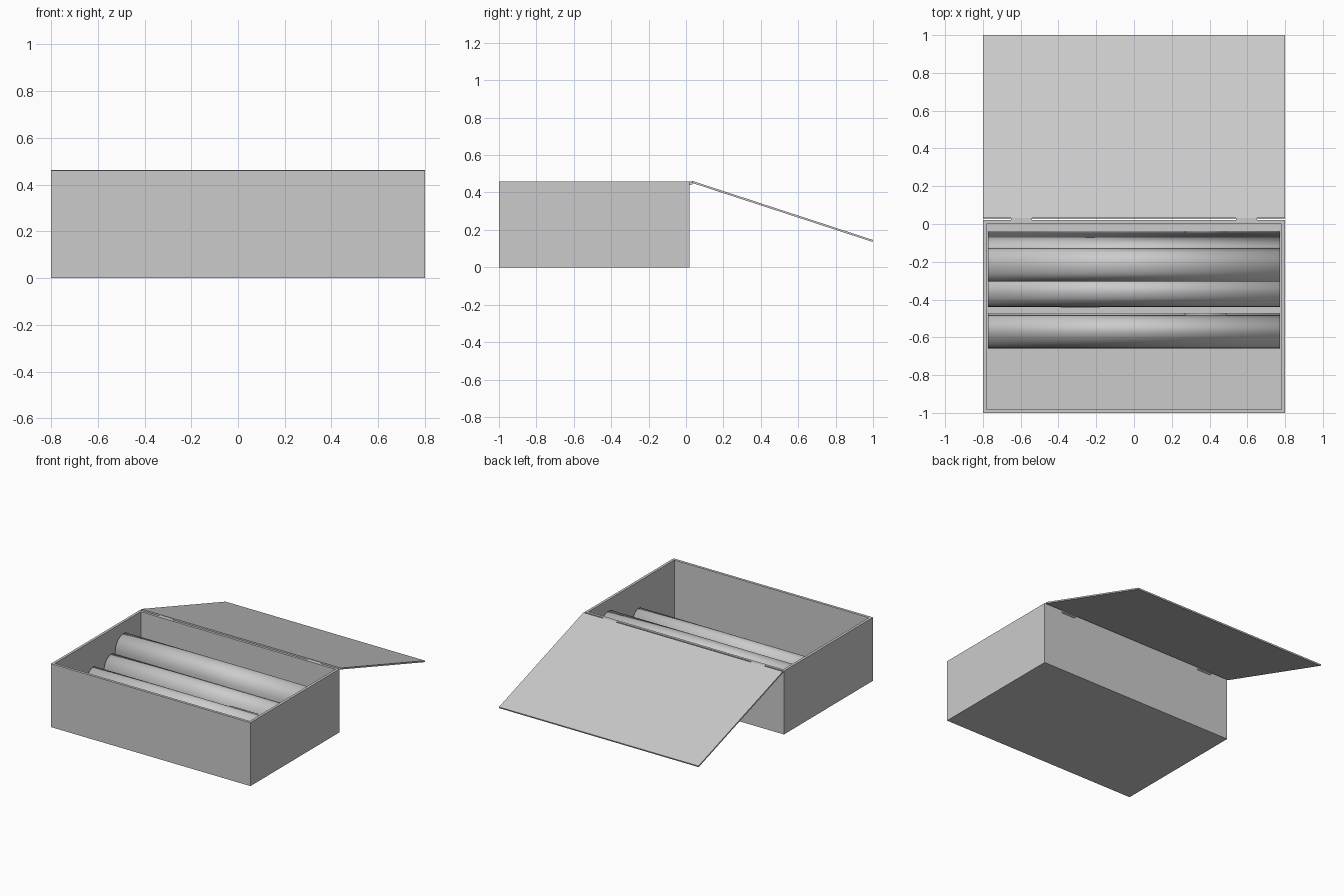
import bpy, bmesh
from mathutils import Vector

if "Cube" in bpy.data.objects:
    bpy.data.objects.remove(bpy.data.objects["Cube"])


def finish(name, bm):
    bmesh.ops.recalc_face_normals(bm, faces=bm.faces)
    mesh = bpy.data.meshes.new(name)
    bm.to_mesh(mesh)
    bm.free()
    ob = bpy.data.objects.new(name, mesh)
    bpy.context.collection.objects.link(ob)
    return ob


def prism(name, outline, x0, x1):
    """Extrude a closed (y, z) outline along x."""
    bm = bmesh.new()
    face = bm.faces.new([bm.verts.new((x0, y, z)) for y, z in outline])
    ext = bmesh.ops.extrude_face_region(bm, geom=[face])
    bmesh.ops.translate(bm, vec=(x1 - x0, 0, 0),
                        verts=[v for v in ext["geom"] if isinstance(v, bmesh.types.BMVert)])
    return finish(name, bm)


def smooth_path(pts, steps=5):
    """Catmull-Rom curve through (y, z) points."""
    p = [Vector(q) for q in [pts[0], *pts, pts[-1]]]
    out = []
    for a, b, c, d in zip(p, p[1:], p[2:], p[3:]):
        for i in range(steps):
            t = i / steps
            out.append(0.5 * (2 * b + (c - a) * t + (2 * a - 5 * b + 4 * c - d) * t ** 2
                              + (3 * b - a - 3 * c + d) * t ** 3))
    return out + [p[-1]]


def sheet(name, path, x0, x1, thick=0.012):
    """Thin sheet following a (y, z) path, spanning x0..x1."""
    bm = bmesh.new()
    rows = [[bm.verts.new((x, q[0], q[1])) for x in (x0, x1)] for q in path]
    for a, b in zip(rows, rows[1:]):
        bm.faces.new((a[0], a[1], b[1], b[0]))
    ob = finish(name, bm)
    mod = ob.modifiers.new("thickness", "SOLIDIFY")
    mod.thickness = thick
    mod.offset = 0
    bpy.context.view_layer.objects.active = ob
    ob.select_set(True)
    bpy.ops.object.shade_smooth_by_angle(angle=0.6)
    ob.select_set(False)


def leaf(name, pts, tab=None, curved=True):
    path = smooth_path(pts) if curved else [Vector(q) for q in pts]
    sheet(name, path, -0.772, 0.772)
    if tab:
        end = path[-1]
        way = (end - path[-2]).normalized()
        sheet(name + "_tab", [end, end + way * 0.025], *tab)


# Open-topped box: a block whose top face is inset and pushed down
bm = bmesh.new()
bmesh.ops.create_cube(bm, size=1)
for v in bm.verts:
    v.co = Vector((v.co.x * 1.6, v.co.y * 1.02 - 0.49, v.co.z * 0.46 + 0.23))
top = max(bm.faces, key=lambda f: f.calc_center_median().z)
bmesh.ops.inset_region(bm, faces=[top], thickness=0.027)
ext = bmesh.ops.extrude_face_region(bm, geom=[top])
bmesh.ops.delete(bm, geom=[top], context="FACES_ONLY")
bmesh.ops.translate(bm, vec=(0, 0, -0.43),
                    verts=[v for v in ext["geom"] if isinstance(v, bmesh.types.BMVert)])
finish("box", bm)

# Lid swung open behind the box
prism("lid", [(0.03, 0.452), (0.033, 0.462), (1.0, 0.146), (0.997, 0.136)], -0.8, 0.8)

# Hinges
for side, c in (("left", -0.595), ("right", 0.595)):
    prism("hinge_" + side, [(0.018, 0.44), (0.018, 0.46), (0.036, 0.46), (0.036, 0.445), (0.024, 0.44)],
          c - 0.055, c + 0.055)

# Rear folder: upright back leaf, leaning leaf and drooping front leaf
leaf("rear_back_leaf", [(-0.042, 0.03), (-0.042, 0.25)], (0.27, 0.49), False)
leaf("rear_leaning_leaf", [(-0.05, 0.03), (-0.128, 0.31)], None, False)
leaf("rear_front_leaf", [(-0.10, 0.03), (-0.12, 0.2), (-0.14, 0.325), (-0.165, 0.363), (-0.20, 0.378),
                         (-0.24, 0.373), (-0.275, 0.352), (-0.296, 0.31), (-0.300, 0.25)], (-0.44, -0.22))

# Middle folder drooping forward
leaf("middle_leaf", [(-0.24, 0.03), (-0.27, 0.17), (-0.305, 0.255), (-0.335, 0.28), (-0.37, 0.28),
                     (-0.405, 0.258), (-0.428, 0.21), (-0.434, 0.13)], (-0.39, -0.18))

# Front folder: upright back leaf and drooping front leaf
leaf("front_back_leaf", [(-0.478, 0.03), (-0.478, 0.215)], (0.27, 0.49), False)
leaf("front_leaf", [(-0.485, 0.03), (-0.487, 0.14), (-0.497, 0.215), (-0.525, 0.255), (-0.56, 0.268),
                    (-0.60, 0.252), (-0.635, 0.21), (-0.650, 0.15), (-0.653, 0.07)], (-0.46, -0.25))
